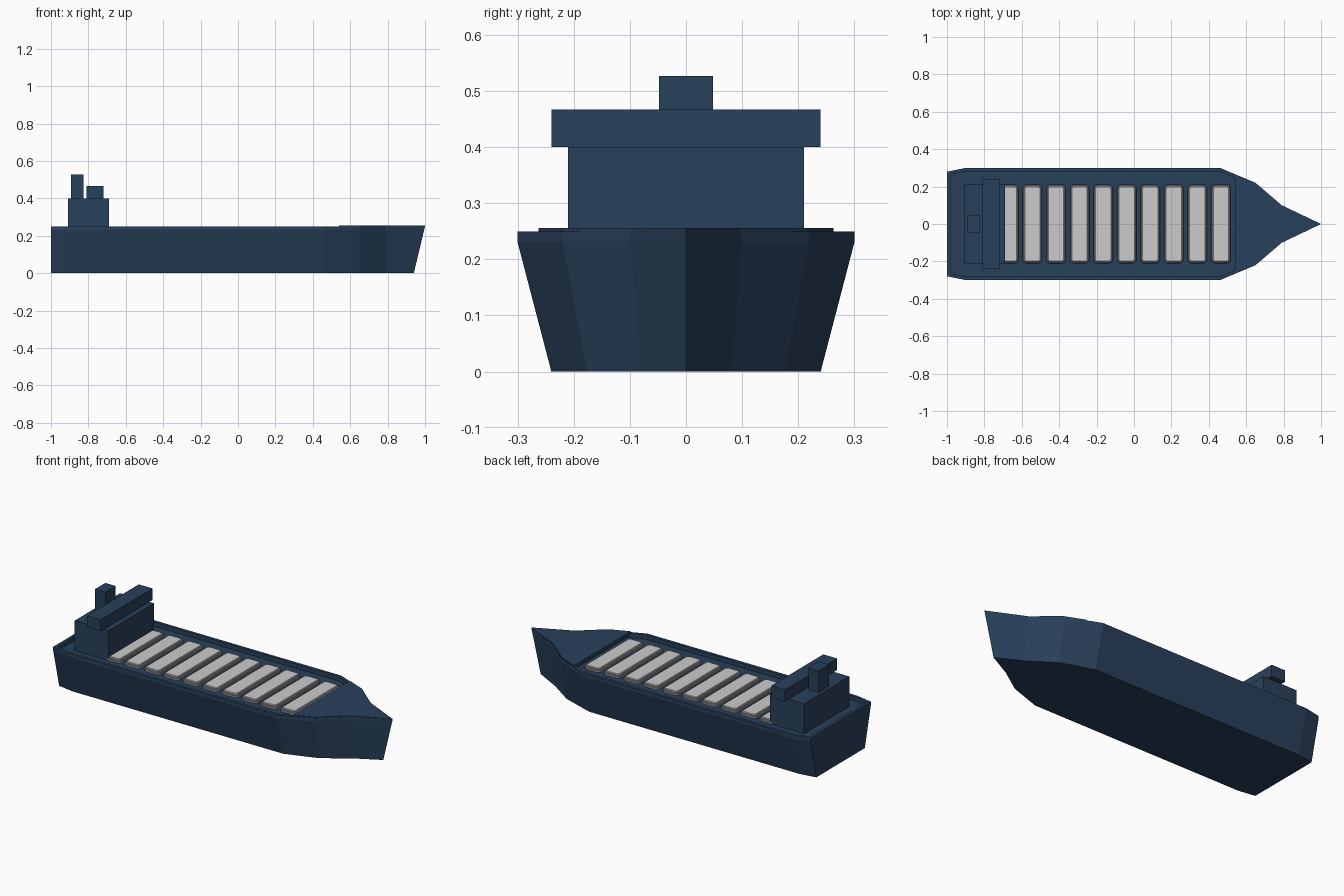
import bpy, bmesh

if "Cube" in bpy.data.objects:
    bpy.data.objects.remove(bpy.data.objects["Cube"])

def material(name, color):
    m = bpy.data.materials.new(name)
    m.diffuse_color = (*color, 1)
    m.use_nodes = True
    m.node_tree.nodes["Principled BSDF"].inputs["Base Color"].default_value = m.diffuse_color
    return m

NAVY = material("navy paint", (0.022, 0.052, 0.105))
GREY = material("coaming grey", (0.25, 0.25, 0.26))
LIGHT = material("cover grey", (0.60, 0.61, 0.63))

def finish(bm, name, mat):
    bmesh.ops.recalc_face_normals(bm, faces=bm.faces)
    me = bpy.data.meshes.new(name)
    bm.to_mesh(me)
    bm.free()
    ob = bpy.data.objects.new(name, me)
    me.materials.append(mat)
    bpy.context.collection.objects.link(ob)
    return ob

def loft(rings):
    """Skin a stack of closed rings and cap both ends."""
    bm = bmesh.new()
    loops = [[bm.verts.new(p) for p in r] for r in rings]
    n = len(loops[0])
    for a, b in zip(loops, loops[1:]):
        for i in range(n):
            j = (i + 1) % n
            bm.faces.new((a[i], a[j], b[j], b[i]))
    bm.faces.new(loops[0][::-1])
    top = bm.faces.new(loops[-1])
    bmesh.ops.recalc_face_normals(bm, faces=bm.faces)
    return bm, top

def box(name, x0, x1, half_y, z0, z1, mat, corner=0.0, top_bevel=0.0):
    bm = bmesh.new()
    bmesh.ops.create_cube(bm, size=1)
    for v in bm.verts:
        v.co = ((x0 + x1) / 2 + v.co.x * (x1 - x0), v.co.y * 2 * half_y,
                (z0 + z1) / 2 + v.co.z * (z1 - z0))
    if corner:
        upright = [e for e in bm.edges
                   if abs(e.verts[0].co.z - e.verts[1].co.z) > 1e-5]
        bmesh.ops.bevel(bm, geom=upright, offset=corner, segments=3,
                        profile=0.5, affect='EDGES')
    if top_bevel:
        rim = [e for e in bm.edges if all(v.co.z > z1 - 1e-5 for v in e.verts)]
        bmesh.ops.bevel(bm, geom=rim, offset=top_bevel, segments=1,
                        affect='EDGES')
    return finish(bm, name, mat)

# Hull: half outline mirrored across the centreline, flared up to the bulwark
half = [(-1, 0.28), (-0.9, 0.30), (0.46, 0.30), (0.65, 0.22), (0.79, 0.10)]

def outline(points, tip, scale, z):
    port = [(x, y * scale, z) for x, y in points]
    return port + [(tip, 0, z)] + [(x, -y, z) for x, y, _ in reversed(port)]

DECK, RAIL = 0.225, 0.25
bm, top = loft([outline(half, 0.94, 0.8, 0), outline(half, 0.995, 1, 0.23),
                outline(half, 1.0, 1, RAIL)])
# Sunken main deck inside the bulwark
bmesh.ops.inset_region(bm, faces=[top], thickness=0.018, use_even_offset=True)
bm.normal_update()
deck = bmesh.ops.extrude_discrete_faces(bm, faces=[top])["faces"][0]
for v in deck.verts:
    v.co.z = DECK
finish(bm, "hull", NAVY)

# Raised foredeck
fore = [(0.54, 0.266)] + half[3:]
bm, _ = loft([outline(fore, 0.996, 0.988, 0.235), outline(fore, 1.0, 0.988, 0.256)])
finish(bm, "foredeck", NAVY)

# Cargo hatches: rounded coaming with a lighter cover
for i in range(10):
    x = 0.465 - 0.126 * i
    box(f"hatch_coaming_{i+1}", x - 0.052, x + 0.052, 0.21, DECK - 0.005, 0.241,
        GREY, 0.02, 0.004)
    box(f"hatch_cover_{i+1}", x - 0.044, x + 0.044, 0.202, 0.236, 0.247,
        LIGHT, 0.015, 0.003)

# Deckhouse, bridge with overhanging wings, funnel
box("deckhouse", -0.91, -0.69, 0.21, DECK - 0.005, 0.40, NAVY)
box("bridge", -0.81, -0.72, 0.24, 0.40, 0.467, NAVY)
box("funnel", -0.892, -0.825, 0.048, 0.40, 0.527, NAVY)
